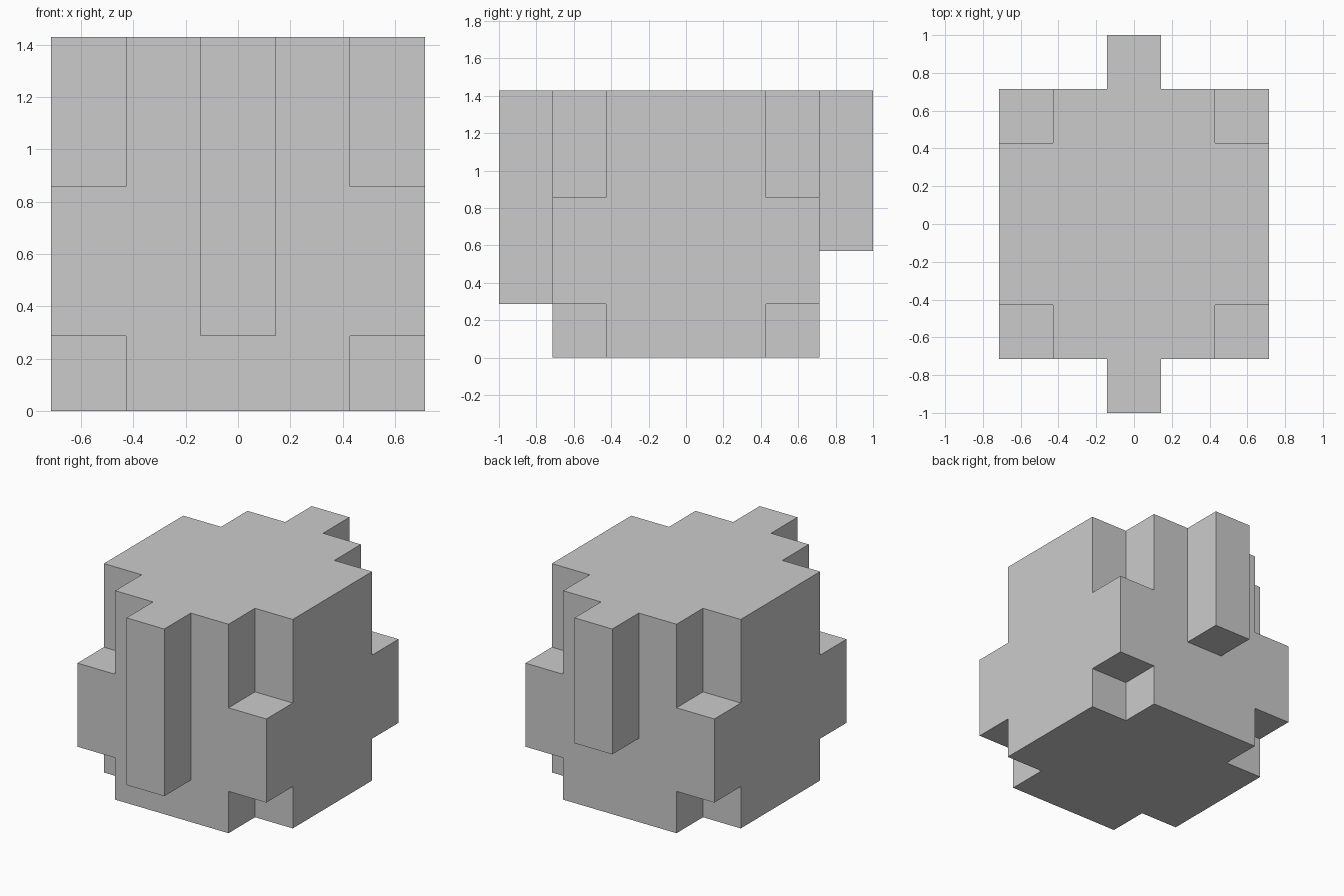
import bpy, bmesh
from mathutils import Matrix, Vector

if "Cube" in bpy.data.objects:
    bpy.data.objects.remove(bpy.data.objects["Cube"])

U = 2 / 7            # block size: the whole model sits on a 7-unit grid
H = 2.5 * U          # half width of the body
TOP = 5 * U


def make_boxes(name, boxes):
    """One object made of axis-aligned boxes given as (min corner, max corner)."""
    bm = bmesh.new()
    for lo, hi in boxes:
        lo, hi = Vector(lo), Vector(hi)
        bmesh.ops.create_cube(bm, size=1, matrix=Matrix.Translation((lo + hi) / 2)
                              @ Matrix.Diagonal((*(hi - lo), 1)))
    mesh = bpy.data.meshes.new(name)
    bm.to_mesh(mesh)
    bm.free()
    obj = bpy.data.objects.new(name, mesh)
    bpy.context.collection.objects.link(obj)
    return obj


def combine(target, tool, operation):
    mod = target.modifiers.new(operation.lower(), 'BOOLEAN')
    mod.operation, mod.object, mod.solver = operation, tool, 'EXACT'
    bpy.context.view_layer.objects.active = target
    bpy.ops.object.modifier_apply(modifier=mod.name)
    bpy.data.objects.remove(tool)


# Main cube
body = make_boxes("block_body", [((-H, -H, 0), (H, H, TOP))])

# Corner notches: tall at the top, short at the bottom, on all four corners
notches = []
for sx in (-1, 1):
    for sy in (-1, 1):
        xs = sorted((sx * (H - U), sx * (H + U)))
        ys = sorted((sy * (H - U), sy * (H + U)))
        for z0, z1 in ((-U, U), (3 * U, TOP + U)):
            notches.append(((xs[0], ys[0], z0), (xs[1], ys[1], z1)))
combine(body, make_boxes("corner_notches", notches), 'DIFFERENCE')

# Front and back ridges, flush with the top; the back one is shorter
ridges = [((-U / 2, -H - U, U), (U / 2, -H + U, TOP)),
          ((-U / 2, H - U, 2 * U), (U / 2, H + U, TOP))]
combine(body, make_boxes("ridges", ridges), 'UNION')

# Merge coplanar faces left by the joins
bm = bmesh.new()
bm.from_mesh(body.data)
bmesh.ops.remove_doubles(bm, verts=bm.verts, dist=1e-4)
bmesh.ops.dissolve_limit(bm, angle_limit=0.01, verts=bm.verts, edges=bm.edges)
bm.to_mesh(body.data)
bm.free()
